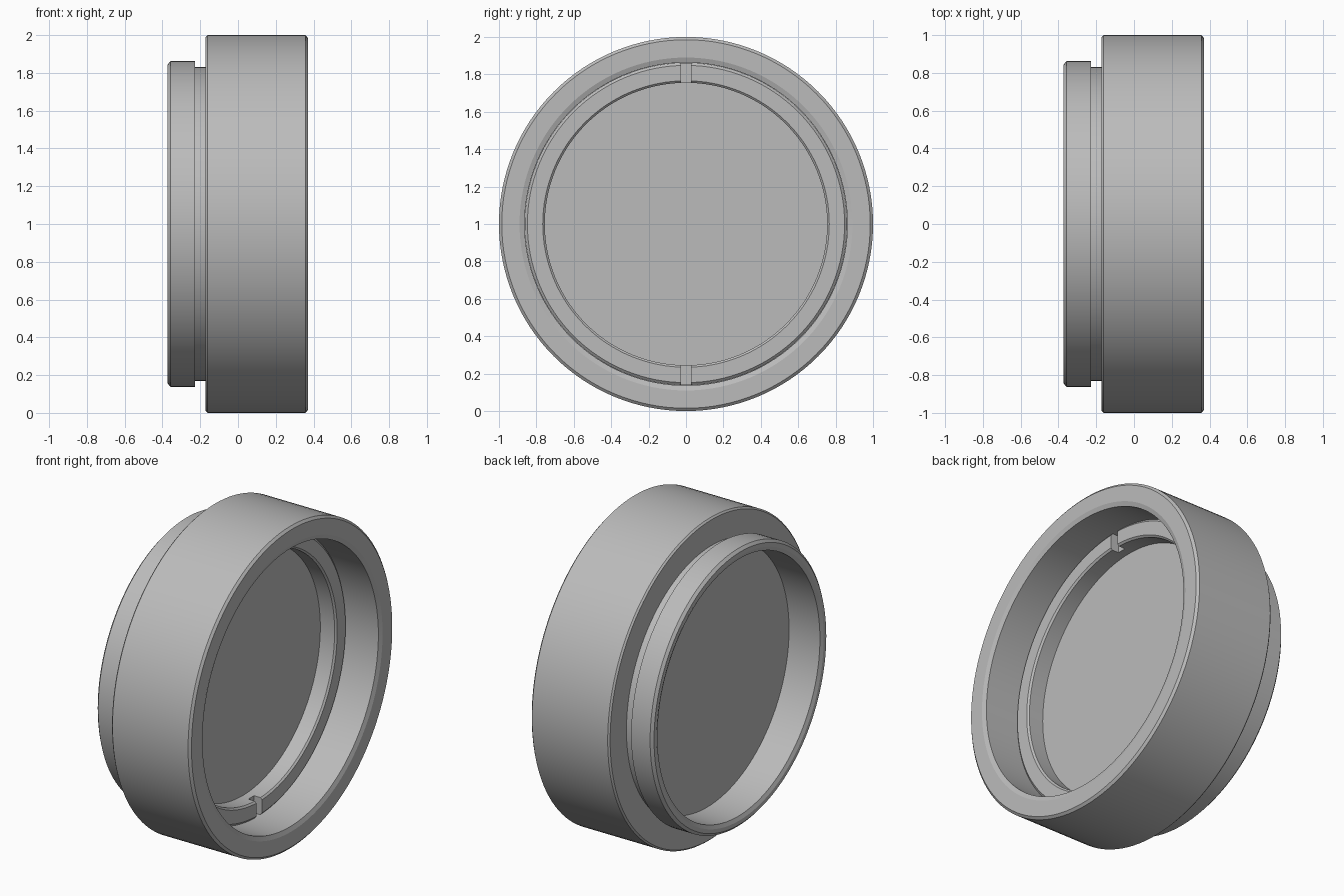
import bpy
import bmesh
import math

if "Cube" in bpy.data.objects:
    bpy.data.objects.remove(bpy.data.objects["Cube"], do_unlink=True)

SEGMENTS = 128

# Single grey finish
grey = bpy.data.materials.new("neutral_grey")
grey.use_nodes = True
grey.diffuse_color = (0.5, 0.5, 0.5, 1)
grey.node_tree.nodes["Principled BSDF"].inputs["Base Color"].default_value = (0.5, 0.5, 0.5, 1)


def lathe(name, profile, closed=True):
    """Revolve (x, radius) points about the x axis; radius 0 makes a pole."""
    bm = bmesh.new()
    verts = [bm.verts.new((x, 0, r)) for x, r in profile]
    edges = [bm.edges.new(pair) for pair in zip(verts, verts[1:])]
    if closed:
        edges.append(bm.edges.new((verts[-1], verts[0])))
    bmesh.ops.spin(bm, geom=verts + edges, cent=(0, 0, 0), axis=(1, 0, 0),
                   angle=2 * math.pi, steps=SEGMENTS, use_duplicate=False)
    bmesh.ops.remove_doubles(bm, verts=bm.verts, dist=1e-4)
    bmesh.ops.recalc_face_normals(bm, faces=bm.faces)
    mesh = bpy.data.meshes.new(name)
    bm.to_mesh(mesh)
    bm.free()
    mesh.materials.append(grey)
    obj = bpy.data.objects.new(name, mesh)
    obj.location.z = 1
    bpy.context.collection.objects.link(obj)
    return obj


def activate(obj):
    bpy.ops.object.select_all(action='DESELECT')
    obj.select_set(True)
    bpy.context.view_layer.objects.active = obj


# Housing: wide barrel, narrow neck, rear flange, stepped bore
housing = lathe("housing", [
    (0.37, 0.89), (0.37, 0.985), (0.357, 1.0),
    (-0.162, 1.0), (-0.172, 0.99), (-0.172, 0.83),
    (-0.227, 0.83), (-0.227, 0.862), (-0.357, 0.862), (-0.372, 0.845),
    (-0.372, 0.82), (-0.362, 0.797),
    (-0.15, 0.797), (-0.15, 0.863), (0.36, 0.863)])

# Thick glass disc resting on the bore step
glass = lathe("glass_disc", [(-0.15, 0), (-0.15, 0.862), (0.037, 0.862), (0.037, 0)], closed=False)

# Retaining ring with chamfered front edges
ring = lathe("retaining_ring", [
    (0.037, 0.755), (0.135, 0.755), (0.145, 0.766),
    (0.145, 0.848), (0.133, 0.862), (0.037, 0.862)])

# Spanner notches at the top and bottom of the ring
for side in (1, -1):
    bpy.ops.mesh.primitive_cube_add(size=1, location=(0.145, 0, 1 + side * 0.81))
    cutter = bpy.context.object
    cutter.name = "notch_cutter"
    cutter.scale = (0.11, 0.056, 0.2)
    cutter.hide_render = True
    cutter.data.materials.append(grey)
    activate(ring)
    cut = ring.modifiers.new("notch", 'BOOLEAN')
    cut.operation = 'DIFFERENCE'
    cut.solver = 'EXACT'
    cut.object = cutter
    bpy.ops.object.modifier_apply(modifier=cut.name)
    bpy.data.objects.remove(cutter, do_unlink=True)

for part in (housing, glass, ring):
    activate(part)
    bpy.ops.object.shade_smooth_by_angle(angle=math.radians(20))
